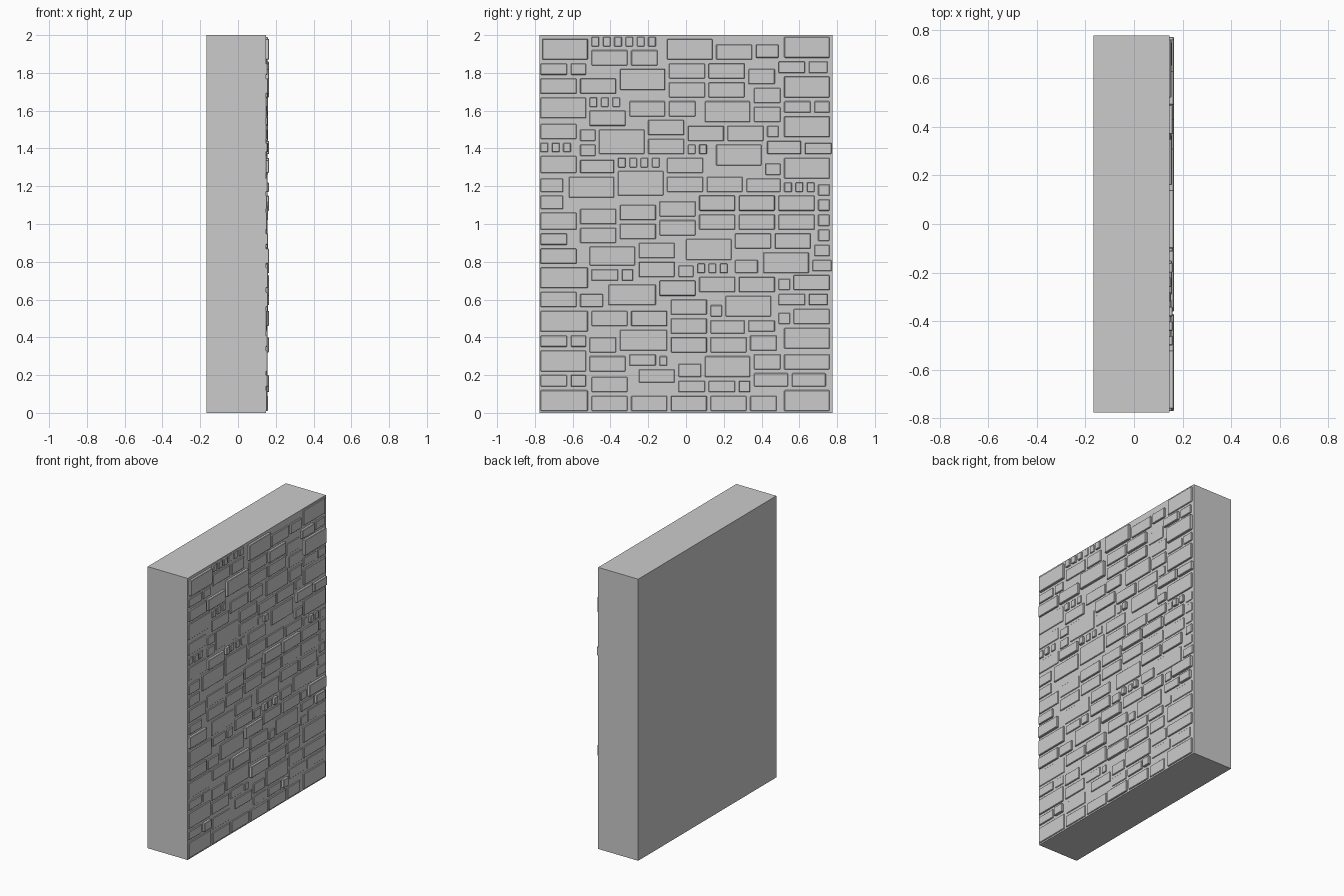
import bpy, bmesh, random
from mathutils import Matrix

if "Cube" in bpy.data.objects:
    bpy.data.objects.remove(bpy.data.objects["Cube"])

random.seed(4)


def add_box(bm, lo, hi):
    size = [b - a for a, b in zip(lo, hi)]
    mid = [(a + b) / 2 for a, b in zip(lo, hi)]
    bmesh.ops.create_cube(bm, size=1, matrix=Matrix.Translation(mid) @ Matrix.Diagonal((*size, 1)))


def make_object(name, bm):
    mesh = bpy.data.meshes.new(name)
    bm.to_mesh(mesh)
    bm.free()
    obj = bpy.data.objects.new(name, mesh)
    bpy.context.collection.objects.link(obj)
    return obj


# Plain wall slab
FACE = 0.147
bm = bmesh.new()
add_box(bm, (-0.167, -0.775, 0), (FACE, 0.775, 2))
make_object("wall_slab", bm)

# Large feature stones in hundredths: y, z, width, height
stones = [
    (-77, 1, 25, 11), (-77, 22, 24, 11), (-77, 43, 25, 11), (-77, 56, 19, 8),
    (-77, 66, 25, 11), (-77, 97, 19, 9), (-77, 127, 19, 9), (-77, 145, 19, 8),
    (-77, 156, 24, 11), (-77, 169, 19, 8), (-76, 187, 24, 11),
    (-62, 114, 24, 11), (-46, 137, 24, 13), (-36, 115, 24, 13), (-35, 171, 24, 11),
    (-10, 187, 24, 11), (16, 131, 24, 11), (10, 154, 24, 11), (0, 81, 24, 11),
    (-51, 78, 24, 10), (-41, 57, 25, 11), (21, 51, 24, 11), (41, 74, 24, 11),
    (-35, 33, 25, 11), (10, 19, 24, 11), (-25, 16, 19, 7), (-51, 22, 19, 8),
    (52, 1, 24, 11), (52, 23, 24, 8), (52, 34, 24, 11), (57, 47, 19, 8),
    (57, 65, 19, 8), (52, 124, 24, 11), (52, 146, 24, 11), (52, 167, 24, 11),
    (52, 188, 24, 11),
]

# Fill the remaining space with ever smaller stones, leaving mortar joints
GAP = 2
taken = set()


def cells(y, z, w, h, pad=0):
    return ((a, b) for a in range(y - pad, y + w + pad) for b in range(z - pad, z + h + pad))


for s in stones:
    taken.update(cells(*s, GAP))
for w, h in [(19, 8), (18, 7), (14, 8), (14, 6), (12, 7), (10, 6), (8, 6), (6, 6), (4, 5)]:
    for z in range(1, 200 - h):
        for y in range(-77, 78 - w):
            if (y, z) in taken or (y + w - 1, z) in taken or (y, z + h - 1) in taken:
                continue
            if not any(c in taken for c in cells(y, z, w, h)):
                stones.append((y, z, w, h))
                taken.update(cells(y, z, w, h, GAP))

# Raised facing stones with slightly varied depth and eased edges
bm = bmesh.new()
for y, z, w, h in stones:
    depth = random.choice((0.005, 0.007, 0.009, 0.012, 0.017))
    add_box(bm, (FACE - 0.01, y / 100, z / 100),
            (FACE + depth, (y + w) / 100, (z + h) / 100))
facing = make_object("facing_stones", bm)
bevel = facing.modifiers.new("eased_edges", 'BEVEL')
bevel.width = 0.003
bevel.segments = 1
